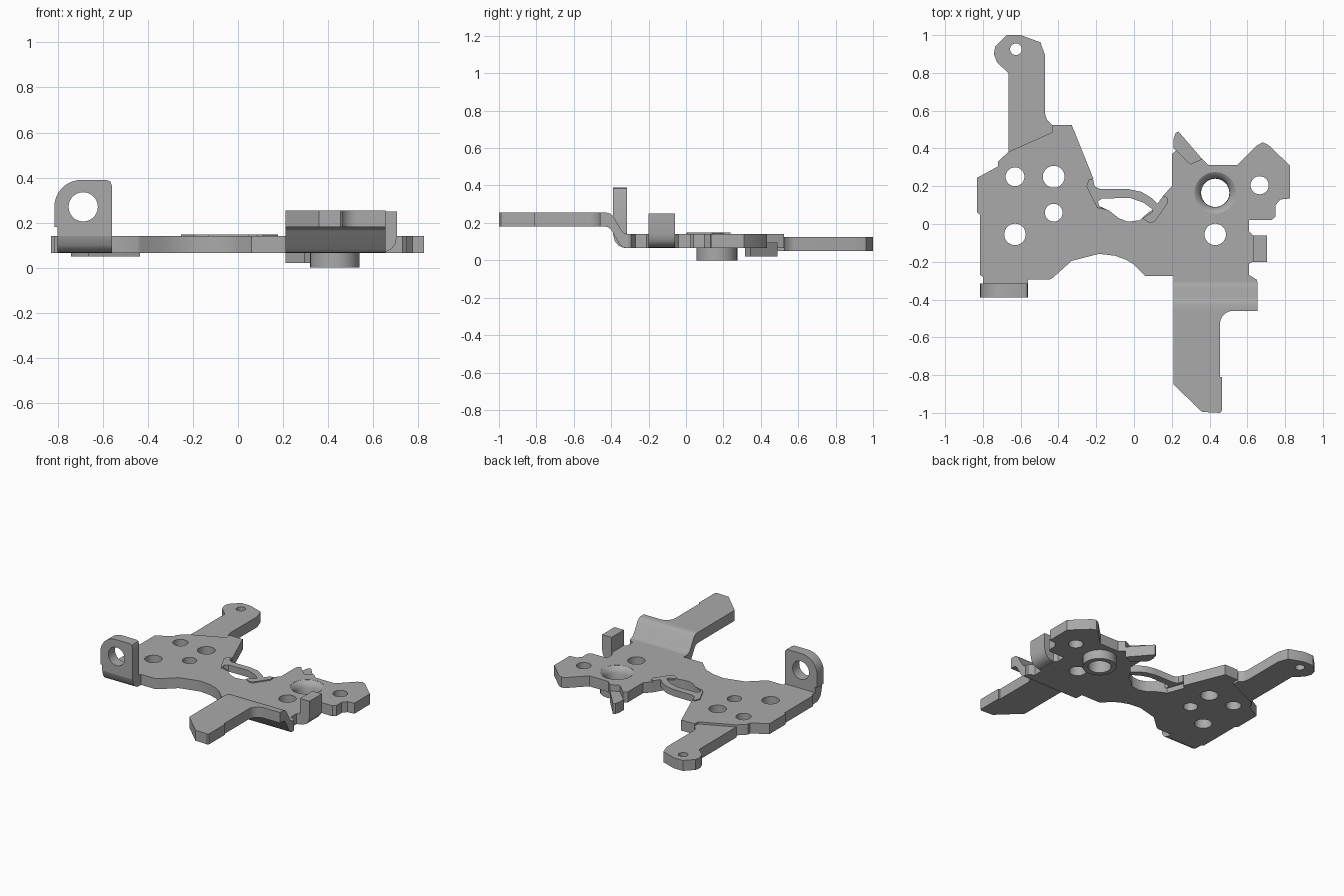
import bpy, bmesh, math

if "Cube" in bpy.data.objects:
    bpy.data.objects.remove(bpy.data.objects["Cube"])

metal = bpy.data.materials.new("grey_metal")
metal.diffuse_color = (0.4, 0.4, 0.4, 1)
metal.use_nodes = True
metal.node_tree.nodes["Principled BSDF"].inputs["Base Color"].default_value = metal.diffuse_color

# Orientation of a flat outline (u, v) with thickness direction w
PLANES = {"xy": lambda u, v, w: (u, v, w),
          "xz": lambda u, v, w: (u, w, v),
          "yz": lambda u, v, w: (w, u, v)}


def circle(cx, cy, r, n=28):
    return [(cx + r * math.cos(2 * math.pi * i / n),
             cy + r * math.sin(2 * math.pi * i / n)) for i in range(n)]


def arc(cx, cy, r, a0, a1, n=8):
    return [(cx + r * math.cos(math.radians(a0 + (a1 - a0) * i / n)),
             cy + r * math.sin(math.radians(a0 + (a1 - a0) * i / n)))
            for i in range(n + 1)]


def finish(bm, name):
    bmesh.ops.remove_doubles(bm, verts=bm.verts, dist=0.0002)
    bmesh.ops.recalc_face_normals(bm, faces=bm.faces)
    mesh = bpy.data.meshes.new(name)
    bm.to_mesh(mesh)
    bm.free()
    mesh.materials.append(metal)
    obj = bpy.data.objects.new(name, mesh)
    bpy.context.collection.objects.link(obj)
    bpy.ops.object.select_all(action="DESELECT")
    obj.select_set(True)
    bpy.context.view_layer.objects.active = obj
    bpy.ops.object.shade_smooth_by_angle(angle=math.radians(30))
    return obj


def sheet(name, outline, w0, w1, plane="xy", holes=()):
    """Extrude an outline with holes from w0 to w1."""
    curve = bpy.data.curves.new(name + "_outline", "CURVE")
    curve.dimensions = "2D"
    curve.fill_mode = "BOTH"
    curve.extrude = (w1 - w0) / 2
    for loop in [outline, *holes]:
        s = curve.splines.new("POLY")
        s.points.add(len(loop) - 1)
        for p, (u, v) in zip(s.points, loop):
            p.co = (u, v, 0, 1)
        s.use_cyclic_u = True
    tmp = bpy.data.objects.new(name + "_outline", curve)
    bpy.context.collection.objects.link(tmp)
    bpy.context.view_layer.update()
    dg = bpy.context.evaluated_depsgraph_get()
    mesh = bpy.data.meshes.new_from_object(tmp.evaluated_get(dg))
    bm = bmesh.new()
    bm.from_mesh(mesh)
    bpy.data.objects.remove(tmp)
    bpy.data.meshes.remove(mesh)
    mid = (w0 + w1) / 2
    for v in bm.verts:
        v.co = PLANES[plane](v.co.x, v.co.y, v.co.z + mid)
    return finish(bm, name)


Z0, Z1 = 0.065, 0.14

# Main plate, outlined clockwise from the left rear shoulder
left_rear = [(-.72, .305), (-.72, .33), (-.665, .382), (-.435, .485), (-.435, .525), (-.33, .525), (-.215, .24)]
opening = [(-.24, .22), (-.195, .1), (-.13, .07), (-.08, .03), (-.03, .012), (.03, .02), (.075, .06), (.12, .09)]
right_rear = [(.155, .15), (.2, .2), (.2, .37), (.225, .39), (.3, .317), (.36, .345), (.395, .312), (.545, .312),
              (.65, .415), (.68, .432), (.71, .42), (.825, .31)]
right_side = [(.825, .135), (.775, .13), (.75, .1), (.75, .04), (.73, .022), (.61, .022), (.61, -.04), (.63, -.06),
              (.63, -.2), (.61, -.21), (.61, -.27), (.65, -.295), (.655, -.312)]
front = [(.21, -.312), (.21, -.275), (.06, -.275), (0, -.215), (-.04, -.19), (-.1, -.168), (-.185, -.158),
         (-.33, -.195), (-.43, -.285), (-.45, -.295), (-.56, -.295), (-.56, -.316), (-.8, -.316)]
left_side = [(-.8, -.28), (-.815, -.27), (-.815, .05), (-.83, .06), (-.83, .245)]
plate_holes = [(-.63, .25, .05), (-.425, .25, .058), (-.425, .06, .047), (-.63, -.055, .057),
               (.43, -.055, .057), (.665, .205, .048), (.43, .165, .11)]
sheet("main_plate", left_rear + opening + right_rear + right_side + front + left_side,
      Z0, Z1, holes=[circle(*h) for h in plate_holes])

# Rear tongue, stepped slightly lower
tongue = [(-.665, .38), (-.665, .80), (-.725, .855), (-.742, .9), (-.735, .94), (-.675, 1), (-.6, 1), (-.495, .962),
          (-.47, .89), (-.47, .58), (-.46, .55), (-.435, .527), (-.435, .483)]
sheet("rear_tongue", tongue, .05, .125, holes=[circle(-.625, .925, .031)])

# Flanged boss: closed ring profile spun about its axis
ring = [(.11, 0), (.11, Z0), (.1115, Z1), (.098, .132), (.086, .117), (.076, .1), (.075, 0)]
bm = bmesh.new()
verts = [bm.verts.new((.43 + r, .165, z)) for r, z in ring]
edges = [bm.edges.new((verts[i], verts[(i + 1) % len(verts)])) for i in range(len(verts))]
bmesh.ops.spin(bm, geom=verts + edges, cent=(.43, .165, 0), axis=(0, 0, 1),
               angle=2 * math.pi, steps=28)
finish(bm, "flanged_boss")

# Front arm: raised by an S bend, then a narrower flat blade
bend = [(-.31, Z0), (-.335, .068), (-.355, .085), (-.4, .163), (-.412, .175), (-.43, .18), (-.46, .18),
        (-.46, .255), (-.425, .255), (-.405, .25), (-.39, .237), (-.345, .16), (-.332, .146), (-.31, Z1)]
sheet("front_arm_bend", bend, .21, .655, "yz")
blade = [(.21, -.46), (.21, -.85), (.36, -.995), (.455, -1), (.465, -.99), (.465, -.81), (.455, -.81)]
blade += arc(.525, -.53, .07, 180, 90)
sheet("front_arm_blade", blade, .18, .255)

# Upright left ear with a pivot hole and its rounded foot
ear = [(-.8, Z1), (-.56, Z1), (-.56, .365), (-.567, .383), (-.585, .39)]
ear += arc(-.695, .27, .12, 90, 180) + [(-.815, .18), (-.8, .18)]
sheet("left_ear", ear, -.39, -.315, "xz", holes=[circle(-.687, .27, .065)])
foot = [(-.315, Z0), (-.34, .068), (-.362, .08), (-.38, .1), (-.39, Z1), (-.315, Z1)]
sheet("left_ear_foot", foot, -.8, -.56, "yz")

# Upright right tab, bent up from the edge
tab = [(.61, Z0), (.65, .068), (.68, .082), (.698, .105), (.705, .14), (.705, .25), (.63, .25), (.63, Z1), (.61, Z1)]
sheet("right_tab", tab, -.2, -.06, "xz")

# Small lowered finger at the rear
finger = [(.235, .49), (.22, .482), (.21, .45), (.21, .4), (.295, .315), (.36, .345)]
sheet("rear_finger", finger, .02, .095)

# Arched spring clip bridging the opening
clip = [(-.238, .237), (-.217, .237), (-.208, .2), (-.18, .185), (-.03, .185), (.04, .17), (.09, .14), (.125, .108),
        (.155, .15), (.178, .14), (.178, .11), (.11, .012), (.085, .004), (.045, .03), (.095, .062), (.098, .078),
        (.05, .113), (-.02, .138), (-.17, .135), (-.192, .118), (-.183, .092), (-.13, .07), (-.195, .085), (-.252, .2)]
sheet("spring_clip", clip, .1, .148)
